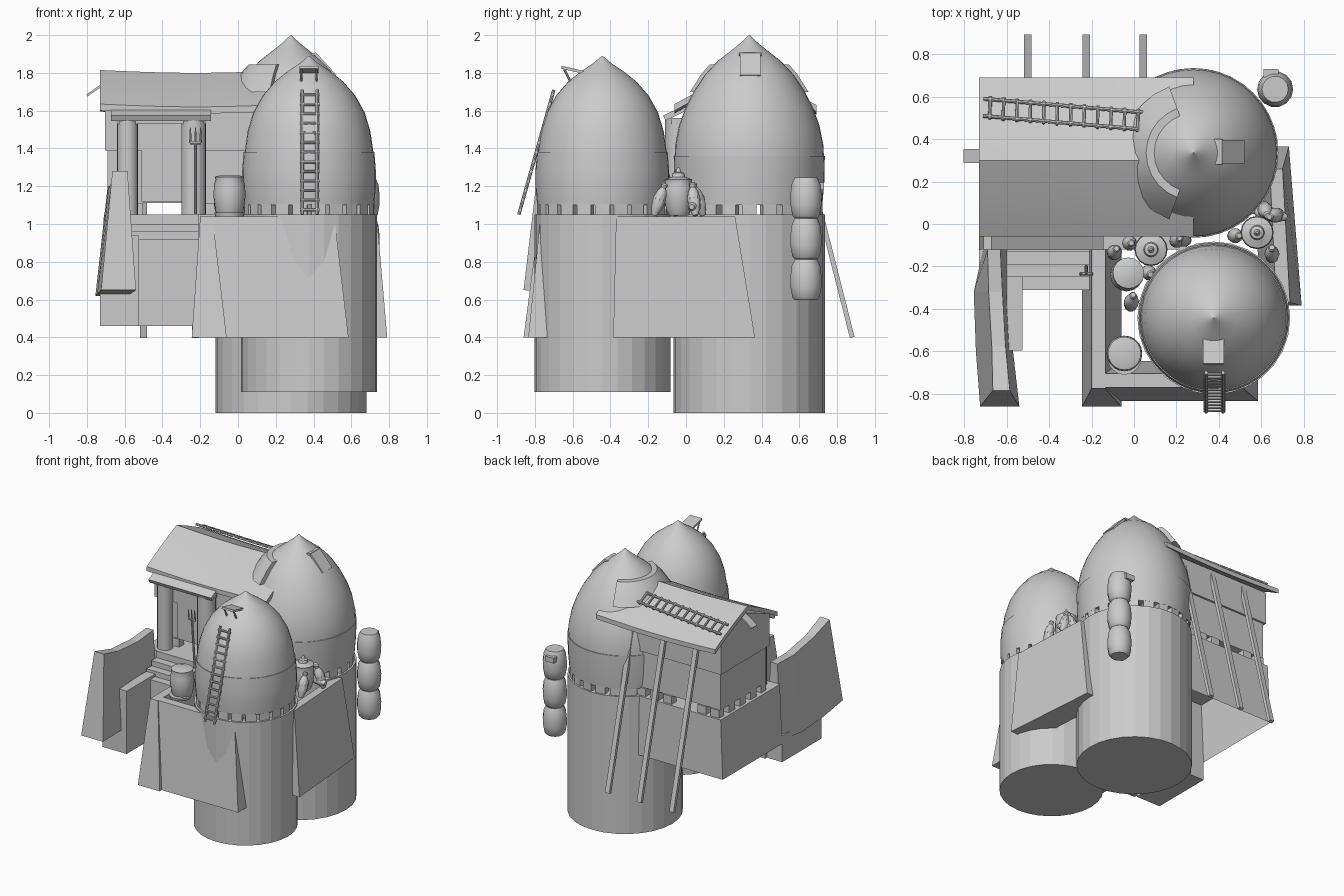
import bpy, bmesh, math
from mathutils import Vector, Matrix

if "Cube" in bpy.data.objects:
    bpy.data.objects.remove(bpy.data.objects["Cube"])

def make(name, verts, faces, smooth=False):
    me = bpy.data.meshes.new(name)
    bm = bmesh.new()
    vs = [bm.verts.new(v) for v in verts]
    for f in faces:
        bm.faces.new([vs[i] for i in f])
    bmesh.ops.recalc_face_normals(bm, faces=bm.faces)
    bm.to_mesh(me)
    bm.free()
    ob = bpy.data.objects.new(name, me)
    bpy.context.collection.objects.link(ob)
    if smooth:
        bpy.ops.object.select_all(action='DESELECT')
        ob.select_set(True)
        bpy.context.view_layer.objects.active = ob
        bpy.ops.object.shade_smooth_by_angle(angle=math.radians(35))
    return ob

def loft(name, rings, smooth=False, open_start=False):
    """Skin through rings of equal point count, capped at the ends."""
    n = len(rings[0])
    verts = [p for r in rings for p in r]
    faces = [(i*n+j, i*n+(j+1) % n, (i+1)*n+(j+1) % n, (i+1)*n+j)
             for i in range(len(rings)-1) for j in range(n)]
    faces.append(tuple(range((len(rings)-1)*n, len(rings)*n)))
    if not open_start:
        faces.append(tuple(range(n)))
    return make(name, verts, faces, smooth)

def lathe(name, prof, loc, n=24, smooth=True, tilt=None):
    m = Matrix.Translation(loc)
    if tilt:
        m = m @ Vector((0, 0, 1)).rotation_difference(Vector(tilt)).to_matrix().to_4x4()
    rings = [[m @ Vector((r*math.cos(2*math.pi*k/n), r*math.sin(2*math.pi*k/n), z))
              for k in range(n)] for r, z in prof]
    return loft(name, rings, smooth)

def rect(x0, x1, y0, y1, z):
    return [(x0, y0, z), (x1, y0, z), (x1, y1, z), (x0, y1, z)]

def frustum(name, bot, z0, top, z1, open_start=False):
    return loft(name, [rect(*bot, z0), rect(*top, z1)], False, open_start)

def box(name, x0, x1, y0, y1, z0, z1):
    return frustum(name, (x0, x1, y0, y1), z0, (x0, x1, y0, y1), z1)

def rod(name, a, b, r=0.008, n=8, r2=None):
    a, b = Vector(a), Vector(b)
    return lathe(name, [(r, 0), (r2 or r, (b-a).length)], a, n, n > 4, b-a)

def slab(name, a, b, side, w, t):
    """Flat board from a to b, width w along side, thickness t."""
    a, b, s = Vector(a), Vector(b), Vector(side).normalized()*w/2
    up = (b-a).cross(s).normalized()*t/2
    return loft(name, [[p-s-up, p+s-up, p+s+up, p-s+up] for p in (a, b)])

def ladder(name, a, b, side, w, n):
    a, b, s = Vector(a), Vector(b), Vector(side).normalized()*w/2
    for k in (-1, 1):
        rod(name+"_rail", a+s*k, b+s*k, 0.009)
    for i in range(n):
        p = a.lerp(b, (i+0.5)/n)
        rod(name+"_rung", p-s*1.3, p+s*1.3, 0.008)

# Two silos: faceted drum, ring of spacer blocks, pointed dome
def silo(name, x, y, r, z0, dome):
    lathe(name+"_drum", [(r, z0), (r, 1.05)], (x, y, 0), 28, False)
    lathe(name+"_dome", dome, (x, y, 0), 40)
    for k in range(22):
        a = 2*math.pi*k/22
        d = Vector((math.cos(a), math.sin(a), 0))
        c = Vector((x, y, 1.075)) + d*(r-0.045)
        slab(name+"_spacer", c-d*0.03, c+d*0.03, (-d.y, d.x, 0), 0.075, 0.06)

back_dome = [(.37, 1.1), (.387, 1.1), (.397, 1.22), (.4, 1.36), (.395, 1.36), (.392, 1.42),
             (.372, 1.52), (.34, 1.61), (.295, 1.7), (.235, 1.79), (.165, 1.865),
             (.1, 1.915), (.05, 1.955), (.002, 2.0)]
front_dome = [(.33, 1.1), (.345, 1.1), (.354, 1.2), (.354, 1.28), (.346, 1.38), (.341, 1.38),
              (.325, 1.49), (.295, 1.59), (.245, 1.68), (.18, 1.755), (.11, 1.81),
              (.05, 1.85), (.002, 1.89)]
silo("back_silo", .28, .335, .40, 0, back_dome)
silo("front_silo", .376, -.443, .36, .11, front_dome)

# House: battered open-bottomed base, raised on blocks, two-stage walls with gable
frustum("house_base", (-.73, .25, -.12, .60), .60, (-.71, .25, -.12, .595), 1.05, True)
box("lower_wall", -.69, .2, .02, .57, 1.11, 1.39)
loft("upper_wall", [[(x, .0, 1.39), (x, .585, 1.39), (x, .585, 1.635), (x, .3, 1.755), (x, .0, 1.635)]
                    for x in (-.705, .2)])
for x in (-.65, -.54, -.25, -.14, -.03):
    for y in (.04, .55):
        box("house_spacer", x-.035, x+.035, y-.03, y+.03, 1.05, 1.11)
for y in (.17, .3, .43):
    box("side_spacer", -.69, -.63, y-.035, y+.035, 1.05, 1.11)
box("door", -.51, -.3, -.005, .03, 1.12, 1.55)

# Sagging roof with flared eaves
sec = [(-.06, 1.635), (.04, 1.69), (.18, 1.76), (.3, 1.815), (.43, 1.76), (.58, 1.69), (.69, 1.63)]
sec += [(y, z-.035) for y, z in reversed(sec)]
rings = []
for i in range(9):
    t = i/8
    x = -.73 + t*1.01
    rings.append([(x, y, z - .015*math.sin(math.pi*t)) for y, z in sec])
loft("roof", rings, True)

# Collar where the roof wraps the dome
prof = [(.315, 1.70), (.255, 1.79), (.205, 1.845)]
prof = [(r+.018, z) for r, z in prof] + [(r-.02, z) for r, z in reversed(prof)]
loft("roof_collar", [[(.28+r*math.cos(a), .335+r*math.sin(a), z) for r, z in prof]
                     for a in [math.radians(110+14*k) for k in range(11)]], True)

# Porch canopy, columns and lintel, gable flap
slab("canopy", (-.408, .02, 1.625), (-.408, -.115, 1.56), (1, 0, 0), .53, .03)
for x, r in ((-.585, .055), (-.235, .065)):
    lathe("porch_column", [(r, 1.05), (r, 1.56)], (x, -.045, 0), 20)
box("lintel", -.64, -.17, -.08, -.01, 1.53, 1.56)
slab("gable_flap", (-.70, .32, 1.75), (-.80, .32, 1.68), (0, 1, 0), .065, .012)
ladder("roof_ladder", (-.71, .55, 1.725), (.05, .485, 1.75), (.02, .9, -.45), .09, 12)

# Slanted props behind the house
for x in (-.5, -.225, .043):
    slab("rear_prop", (x, .57, 1.62), (x, .88, .40), (1, 0, 0), .036, .025)

# Stairs: stacked steps and side kerb block
for i, (y, z) in enumerate(((-.13, 1.05), (-.19, 1.0), (-.25, .96), (-.31, .92))):
    box("step", -.6, -.21, y, -.1, .46, z)
box("stair_kerb", -.60, -.525, -.595, -.12, .46, .94)
box("stair_footing", -.73, -.60, -.595, -.12, .46, .66)

# Curved battered wall left of the stairs
st = [(-.12, -.12, -.71, -.60, -.69, -.63, .62, 1.2), (-.32, -.32, -.755, -.585, -.685, -.62, .62, 1.19),
      (-.6, -.58, -.745, -.57, -.67, -.605, .63, 1.22), (-.86, -.785, -.725, -.54, -.665, -.585, .65, 1.28)]
loft("stair_wall", [[(a, yb, zb), (b, yb, zb), (d, yt, zt), (c, yt, zt)]
                    for yb, yt, a, b, c, d, zb, zt in st])

# Terrace walls, wide at the foot and narrow at the top
frustum("terrace_left_wall", (-.245, -.06, -.86, -.06), .4, (-.2, -.135, -.775, -.06), 1.04)
frustum("terrace_front_wall", (-.2, .585, -.835, -.645), .4, (-.18, .51, -.77, -.705), 1.04)
loft("terrace_right_wall", [
    [(.60, -.385, .4), (.79, -.385, .4), (.73, .365, .4), (.55, .365, .4)],
    [(.67, -.37, 1.04), (.735, -.37, 1.04), (.70, .26, 1.04), (.64, .26, 1.04)]])

# Dome hatches with propped lids, and the access ladder
ladder("dome_ladder", (.38, -.885, 1.05), (.38, -.70, 1.71), (1, 0, 0), .08, 13)
slab("front_lid", (.375, -.53, 1.80), (.375, -.66, 1.83), (1, 0, 0), .1, .015)
slab("front_hatch", (.375, -.54, 1.80), (.375, -.635, 1.69), (1, 0, 0), .085, .03)
for x in (.335, .415):
    rod("lid_prop", (x, -.60, 1.73), (x, -.645, 1.82), .006)
slab("back_lid", (.41, .34, 1.90), (.515, .34, 1.785), (0, 1, 0), .11, .015)
slab("back_hinge", (.375, .34, 1.895), (.415, .34, 1.90), (0, 1, 0), .12, .015)

# Hanging stack of barrels
cask = [(.06, 0), (.074, .015), (.084, .07), (.085, .12), (.078, .18), (.062, .215)]
for i in range(3):
    lathe("hanging_cask", cask, (.665, .635, .597+.217*i), 14)
box("cask_strap", .61, .68, .69, .73, 1.18, 1.22)

# Big barrel on the front left corner
lathe("barrel_tray", [(.075, 1.04), (.08, 1.06)], (-.045, -.63, 0), 20)
lathe("barrel", [(.065, 1.05), (.075, 1.07), (.084, 1.14), (.083, 1.2), (.074, 1.235), (.078, 1.25),
                 (.05, 1.258)], (-.045, -.61, 0), 20)

# Storage jars and leaning bottles between the silos
jar = [(.05, 0), (.062, .02), (.078, .1), (.077, .15), (.07, .18), (.074, .19), (.035, .205),
       (.03, .225), (.015, .23), (.006, .255)]
for x, y in ((.08, -.12), (.58, -.04)):
    lathe("jar", jar, (x, y, 1.045), 16)
lathe("tilted_jar", jar[:7], (-.045, -.25, 1.045), 16, True, (.1, .1, 1))
bottle = [(.014, 0), (.03, .04), (.036, .09), (.028, .13), (.014, .155), (.018, .17), (.012, .18)]
for x, y, dx, dy in ((-.03, -.09, .1, 0), (.19, -.085, .15, .1), (.25, -.08, -.2, .1), (.06, -.22, .1, -.1),
                     (-.02, -.40, .1, .4), (.46, -.055, .2, 0), (.61, .09, .1, -.3),
                     (.69, .05, -.3, -.1), (.65, -.17, 0, .35), (-.1, -.15, .1, .2)):
    lathe("bottle", bottle, (x, y, 1.045), 10, True, (dx, dy, 1))
lathe("lying_bottle", bottle, (.72, .03, 1.09), 10, True, (-1, .2, .1))

# Pitchfork leaning by the porch
rod("fork_handle", (-.225, -.2, 1.05), (-.225, -.235, 1.43), .008)
rod("fork_bar", (-.255, -.235, 1.43), (-.195, -.235, 1.43), .008)
for x in (-.252, -.225, -.198):
    rod("fork_tine", (x, -.235, 1.43), (x, -.242, 1.51), .007, 8, .003)
